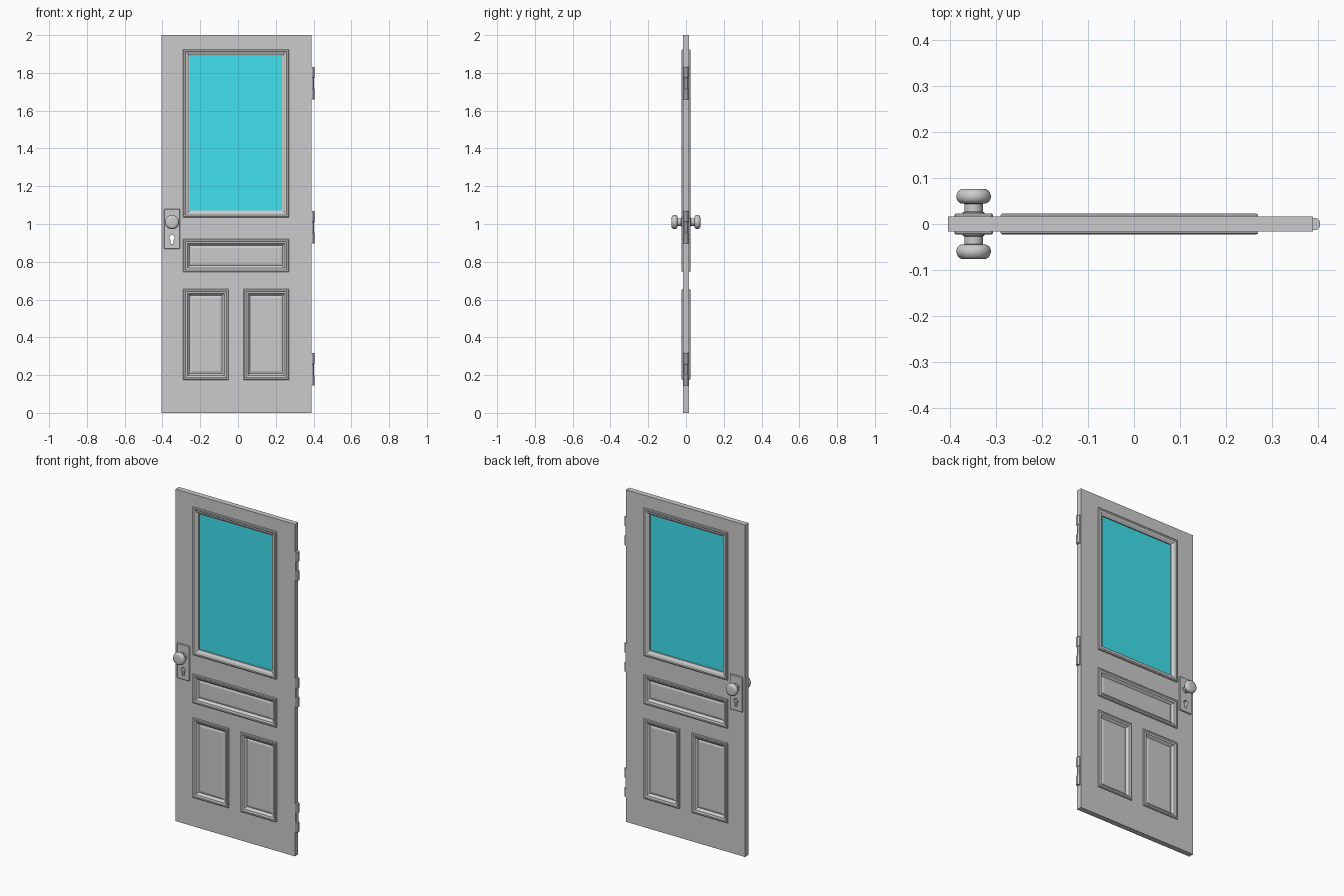
import bpy, bmesh, math
from mathutils import Matrix

if "Cube" in bpy.data.objects:
    bpy.data.objects.remove(bpy.data.objects["Cube"])

HALF = 0.016          # half thickness of the slab
KX, KZ = -0.349, 1.01  # knob centre


def finish(name, bm, smooth=False):
    me = bpy.data.meshes.new(name)
    bm.to_mesh(me)
    bm.free()
    ob = bpy.data.objects.new(name, me)
    bpy.context.collection.objects.link(ob)
    if smooth:
        bpy.ops.object.select_all(action='DESELECT')
        ob.select_set(True)
        bpy.context.view_layer.objects.active = ob
        bpy.ops.object.shade_smooth_by_angle(angle=math.radians(35))
    return ob


def box(name, x0, x1, y0, y1, z0, z1, bevel=0.0):
    bm = bmesh.new()
    m = Matrix.Translation(((x0 + x1) / 2, (y0 + y1) / 2, (z0 + z1) / 2)) \
        @ Matrix.Diagonal((x1 - x0, y1 - y0, z1 - z0, 1))
    bmesh.ops.create_cube(bm, size=1, matrix=m)
    if bevel:
        bmesh.ops.bevel(bm, geom=bm.edges[:], offset=bevel, segments=1, affect='EDGES')
    return finish(name, bm)


def cut(ob, cutter):
    mod = ob.modifiers.new("keyhole", 'BOOLEAN')
    mod.operation = 'DIFFERENCE'
    mod.solver = 'EXACT'
    mod.object = cutter


def lathe(name, profile, matrix, sides=32, smooth=True):
    """Revolve (radius, height) points about z, cap the ends, then transform."""
    bm = bmesh.new()
    rings = [[bm.verts.new((r * math.cos(t), r * math.sin(t), h))
              for t in ((i + 0.5) * math.tau / sides for i in range(sides))]
             for r, h in profile]
    for a, b in zip(rings, rings[1:]):
        for i in range(sides):
            j = (i + 1) % sides
            bm.faces.new((a[i], a[j], b[j], b[i]))
    bm.faces.new(rings[0][::-1])
    bm.faces.new(rings[-1])
    bm.transform(matrix)
    bmesh.ops.recalc_face_normals(bm, faces=bm.faces[:])
    return finish(name, bm, smooth)


def moulding(name, rect, profile, cap):
    """Mitred frame on both faces of the door from (inset, depth) points."""
    x0, x1, z0, z1 = rect
    bm = bmesh.new()
    for side in (-1, 1):
        rings = [[bm.verts.new((x, side * y, z)) for x, z in
                  ((x0 + d, z0 + d), (x1 - d, z0 + d), (x1 - d, z1 - d), (x0 + d, z1 - d))]
                 for d, y in profile]
        quads = [(a[i], a[(i + 1) % 4], b[(i + 1) % 4], b[i])
                 for a, b in zip(rings, rings[1:]) for i in range(4)]
        if cap:
            quads.append(tuple(rings[-1]))
        for q in quads:
            bm.faces.new(q if side < 0 else q[::-1])
    return finish(name, bm)


panels = {
    "window_frame": (-0.29, 0.27, 1.035, 1.925),
    "middle_panel": (-0.29, 0.27, 0.745, 0.92),
    "lower_left_panel": (-0.29, -0.05, 0.175, 0.655),
    "lower_right_panel": (0.03, 0.27, 0.175, 0.655),
}

# Door slab: a grid of cells with the panel openings left out
INSET = 0.02
holes = [(a + INSET, b - INSET, c + INSET, d - INSET) for a, b, c, d in panels.values()]
xs = sorted({-0.405, 0.39} | {round(v, 4) for h in holes for v in h[:2]})
zs = sorted({0.0, 2.0} | {round(v, 4) for h in holes for v in h[2:]})
bm = bmesh.new()
grid = [[bm.verts.new((x, 0, z)) for z in zs] for x in xs]
for i in range(len(xs) - 1):
    for j in range(len(zs) - 1):
        cx, cz = (xs[i] + xs[i + 1]) / 2, (zs[j] + zs[j + 1]) / 2
        if not any(a < cx < b and c < cz < d for a, b, c, d in holes):
            bm.faces.new((grid[i][j], grid[i + 1][j], grid[i + 1][j + 1], grid[i][j + 1]))
bmesh.ops.delete(bm, geom=[v for v in bm.verts if not v.link_faces], context='VERTS')
slab = finish("door_slab", bm)
sol = slab.modifiers.new("thickness", 'SOLIDIFY')
sol.thickness = 2 * HALF
sol.offset = 0

# Mouldings and recessed panels
rim = [(0, 0.015), (0, 0.020), (0.004, 0.023), (0.012, 0.023), (0.016, 0.020), (0.022, 0.019)]
for name, rect in panels.items():
    if name == "window_frame":
        moulding(name, rect, rim + [(0.030, 0.013), (0.036, 0.011), (0.036, 0.003)], False)
    else:
        moulding(name, rect, rim + [(0.030, 0.010), (0.034, 0.006), (0.046, 0.010)], True)

# Glass pane
glass = box("glass_pane", -0.256, 0.236, -0.004, 0.004, 1.069, 1.891)
mat = bpy.data.materials.new("cyan_glass")
mat.diffuse_color = (0.05, 0.75, 0.85, 1)
mat.use_nodes = True
mat.node_tree.nodes["Principled BSDF"].inputs["Base Color"].default_value = mat.diffuse_color
glass.data.materials.append(mat)

# Keyhole cutter
bm = bmesh.new()
pts = [(0.014 * math.cos(math.radians(a)), 0.014 * math.sin(math.radians(a)))
       for a in range(-60, 241, 20)] + [(-0.008, -0.034), (0.008, -0.034)]
face = bm.faces.new([bm.verts.new((KX + x, -0.05, 0.928 + z)) for x, z in pts])
ext = bmesh.ops.extrude_face_region(bm, geom=[face])
bmesh.ops.translate(bm, vec=(0, 0.1, 0),
                    verts=[v for v in ext["geom"] if isinstance(v, bmesh.types.BMVert)])
bmesh.ops.recalc_face_normals(bm, faces=bm.faces[:])
keyhole = finish("keyhole_cutter", bm)
keyhole.hide_render = True
keyhole.display_type = 'WIRE'
cut(slab, keyhole)

# Lock plates and knobs on both faces
knob = [(0.024, 0.020), (0.024, 0.025), (0.020, 0.027), (0.020, 0.044), (0.028, 0.045),
        (0.034, 0.049), (0.0375, 0.056), (0.0375, 0.063), (0.034, 0.071), (0.029, 0.075),
        (0.024, 0.0765), (0.010, 0.0765)]
for label, s in (("front", -1), ("back", 1)):
    y0, y1 = sorted((s * 0.012, s * 0.023))
    cut(box(label + "_lock_plate", -0.391, -0.307, y0, y1, 0.868, 1.08, 0.003), keyhole)
    lathe(label + "_knob", knob,
          Matrix.Translation((KX, 0, KZ)) @ Matrix.Rotation(-s * math.pi / 2, 4, 'X'))

# Hinges: leaf, two thick knuckles and a slimmer middle
for label, z in (("top", 1.66), ("middle", 0.898), ("bottom", 0.145)):
    box(label + "_hinge_leaf", 0.386, 0.393, -0.013, 0.013, z, z + 0.17)
    r, t = 0.0145, 0.011
    barrel = [(r, 0), (r, 0.055), (t, 0.058), (t, 0.112), (r, 0.115), (r, 0.172)]
    lathe(label + "_hinge_barrel", barrel, Matrix.Translation((0.3916, 0, z)), 8, False)
